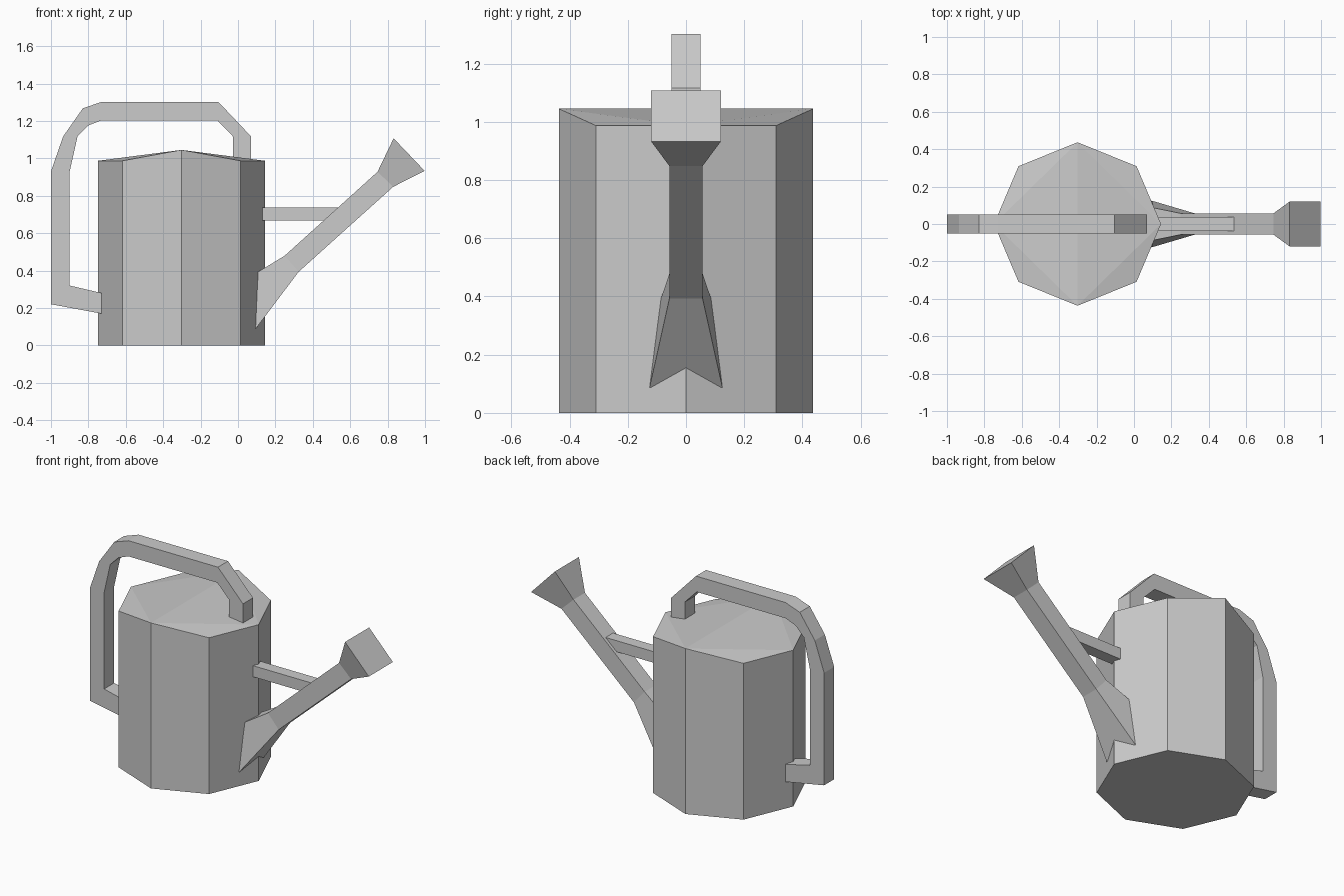
import bpy
import bmesh
import math

cube = bpy.data.objects.get("Cube")
if cube:
    bpy.data.objects.remove(cube, do_unlink=True)

grey = bpy.data.materials.new("light grey")
grey.use_nodes = True
COLOUR = (0.6, 0.6, 0.6, 1)
grey.diffuse_color = COLOUR
grey.node_tree.nodes["Principled BSDF"].inputs["Base Color"].default_value = COLOUR


def finish(name, bm):
    """Turn a bmesh into a flat shaded object."""
    bmesh.ops.recalc_face_normals(bm, faces=bm.faces)
    mesh = bpy.data.meshes.new(name)
    bm.to_mesh(mesh)
    bm.free()
    mesh.materials.append(grey)
    obj = bpy.data.objects.new(name, mesh)
    bpy.context.collection.objects.link(obj)
    return obj


def loft(name, sections):
    """Closed bar through four-sided sections: (upper xz, upper half width, lower xz, lower half width)."""
    bm = bmesh.new()
    rings = []
    for (ux, uz), uw, (lx, lz), lw in sections:
        corners = ((ux, -uw, uz), (ux, uw, uz), (lx, lw, lz), (lx, -lw, lz))
        rings.append([bm.verts.new(c) for c in corners])
    for a, b in zip(rings, rings[1:]):
        for i in range(4):
            j = (i + 1) % 4
            bm.faces.new((a[i], a[j], b[j], b[i]))
    bm.faces.new(rings[0])
    bm.faces.new(rings[-1])
    return finish(name, bm)


# Eight-sided tank, its lid folded along a ridge running front to back
CENTRE_X, RADIUS_X, RADIUS_Y = -0.302, 0.4465, 0.437
SHOULDER, RIDGE = 0.987, 1.045
bm = bmesh.new()
base, rim = [], []
for i in range(8):
    angle = math.radians(45 * i)
    x = CENTRE_X + RADIUS_X * math.cos(angle)
    y = RADIUS_Y * math.sin(angle)
    base.append(bm.verts.new((x, y, 0)))
    rim.append(bm.verts.new((x, y, RIDGE if i in (2, 6) else SHOULDER)))
for i in range(8):
    j = (i + 1) % 8
    bm.faces.new((base[i], base[j], rim[j], rim[i]))
bm.faces.new(base)
for s in (0, 4):
    for tri in ((0, 2, 6), (0, 1, 2), (0, 6, 7)):
        bm.faces.new([rim[(s + k) % 8] for k in tri])
finish("tank", bm)

# Handle: outer and inner outline points, from the back of the tank to the lid
handle = [
    ((-0.73, 0.17), (-0.73, 0.28)),
    ((-1.0, 0.22), (-0.9, 0.32)),
    ((-1.0, 0.93), (-0.9, 0.93)),
    ((-0.935, 1.117), (-0.858, 1.117)),
    ((-0.83, 1.267), (-0.8, 1.176)),
    ((-0.73, 1.302), (-0.73, 1.203)),
    ((-0.105, 1.302), (-0.11, 1.203)),
    ((0.07, 1.117), (-0.027, 1.117)),
    ((0.07, 0.99), (-0.027, 1.0)),
]
loft("handle", [(outer, 0.05, inner, 0.05) for outer, inner in handle])

# Spout: flared root, straight pipe and flared head
loft("spout", [
    ((0.107, 0.393), 0.086, (0.094, 0.088), 0.125),
    ((0.249, 0.479), 0.057, (0.324, 0.393), 0.057),
    ((0.746, 0.928), 0.057, (0.83, 0.848), 0.057),
    ((0.832, 1.107), 0.12, (0.998, 0.933), 0.12),
])

# Brace between the tank and the spout
loft("spout_brace", [((x, 0.738), 0.037, (x, 0.668), 0.037) for x in (0.13, 0.538)])
